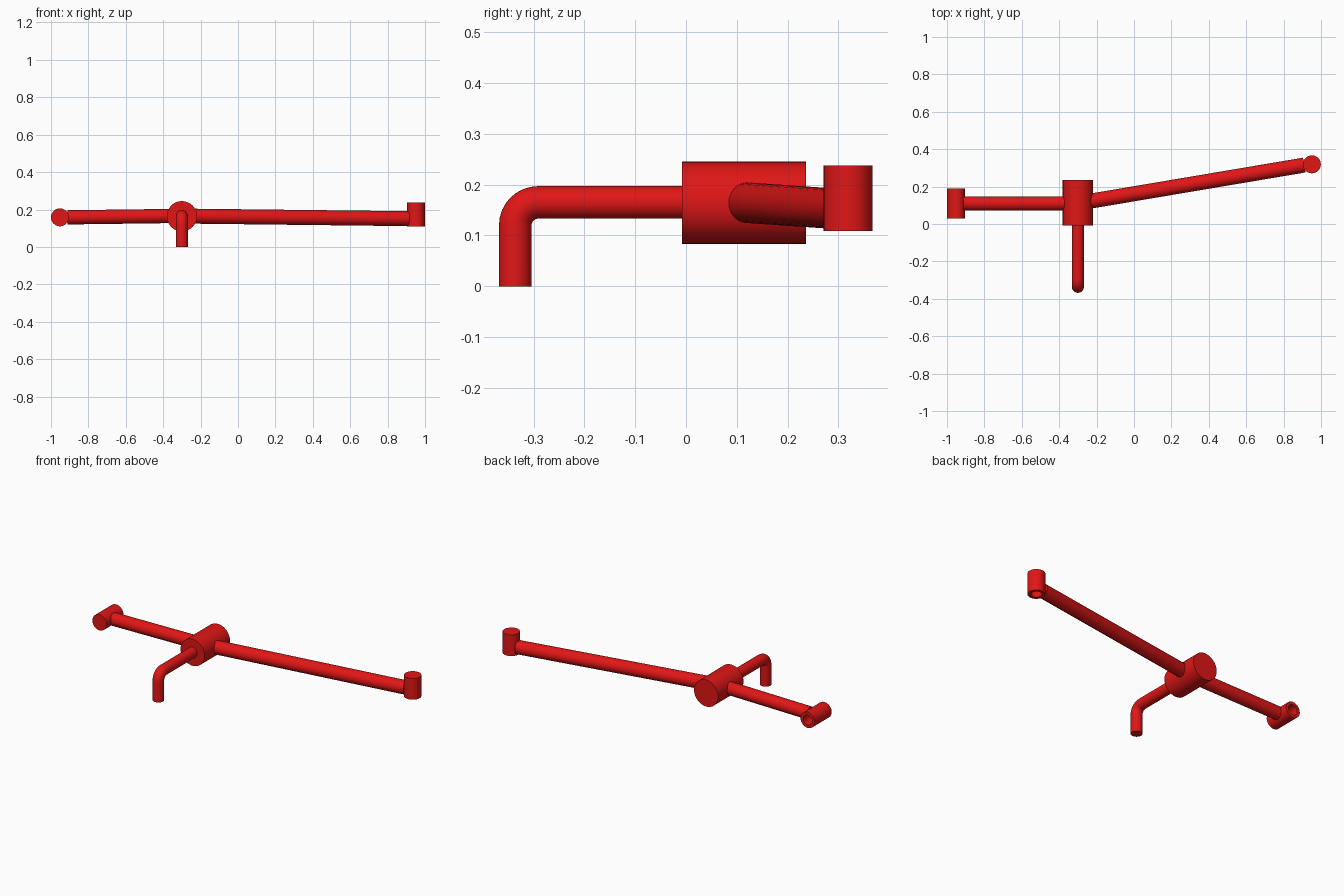
import bpy, bmesh
from math import sin, cos, pi
from mathutils import Vector

if "Cube" in bpy.data.objects:
    bpy.data.objects.remove(bpy.data.objects["Cube"])

red = bpy.data.materials.new("red_paint")
red.diffuse_color = (0.75, 0.008, 0.008, 1)
red.use_nodes = True
red.node_tree.nodes["Principled BSDF"].inputs["Base Color"].default_value = red.diffuse_color


def sweep(name, rings, side, n=32):
    """Skin round rings (centre, direction, radius) and cap both ends."""
    bm = bmesh.new()
    loops = []
    for c, d, r in rings:
        d = Vector(d).normalized()
        u = Vector(side)
        u = (u - d * u.dot(d)).normalized()
        v = d.cross(u)
        loops.append([bm.verts.new(Vector(c) + r * (u * cos(2 * pi * i / n) + v * sin(2 * pi * i / n)))
                      for i in range(n)])
    for a, b in zip(loops, loops[1:]):
        for i in range(n):
            j = (i + 1) % n
            bm.faces.new((a[i], a[j], b[j], b[i]))
    bm.faces.new(loops[0])
    bm.faces.new(loops[-1])
    bmesh.ops.recalc_face_normals(bm, faces=bm.faces)
    me = bpy.data.meshes.new(name)
    bm.to_mesh(me)
    bm.free()
    ob = bpy.data.objects.new(name, me)
    bpy.context.collection.objects.link(ob)
    me.materials.append(red)
    bpy.ops.object.select_all(action='DESELECT')
    ob.select_set(True)
    bpy.context.view_layer.objects.active = ob
    bpy.ops.object.shade_smooth_by_angle(angle=0.6)
    return ob


def rod(name, a, b, r, side=(0, 0, 1)):
    d = Vector(b) - Vector(a)
    return sweep(name, [(a, d, r), (b, d, r)], side)


def socket(name, closed, opened, r, hole, depth, side):
    """Cylinder with a blind hole in its open end."""
    a, b = Vector(closed), Vector(opened)
    d = (b - a).normalized()
    return sweep(name, [(a, d, r), (b, d, r), (b, d, hole), (b - d * depth, d, hole)], side)


# pivot hub
rod("pivot_hub", (-0.30, -0.008, 0.164), (-0.30, 0.236, 0.164), 0.081)

# arms on either side of the hub
rod("short_arm", (-0.30, 0.11, 0.166), (-0.912, 0.11, 0.158), 0.038)
rod("long_arm", (-0.30, 0.111, 0.165), (0.91, 0.315, 0.151), 0.040)

# sockets at the arm ends
socket("short_arm_socket", (-0.952, 0.029, 0.158), (-0.952, 0.191, 0.158), 0.048, 0.03, 0.07, (0, 0, 1))
socket("long_arm_socket", (0.951, 0.319, 0.238), (0.951, 0.319, 0.109), 0.048, 0.03, 0.07, (1, 0, 0))

# bent rod from the hub down to the base
R, y0, z0 = 0.045, -0.336, 0.165
rings = [((-0.30, y0, 0), (0, 0, 1), 0.032)]
for k in range(9):
    t = pi / 2 * k / 8
    rings.append(((-0.30, y0 + R - R * cos(t), z0 - R + R * sin(t)), (0, sin(t), cos(t)), 0.032))
rings.append(((-0.30, 0.05, z0), (0, 1, 0), 0.032))
sweep("bent_rod", rings, (1, 0, 0))
